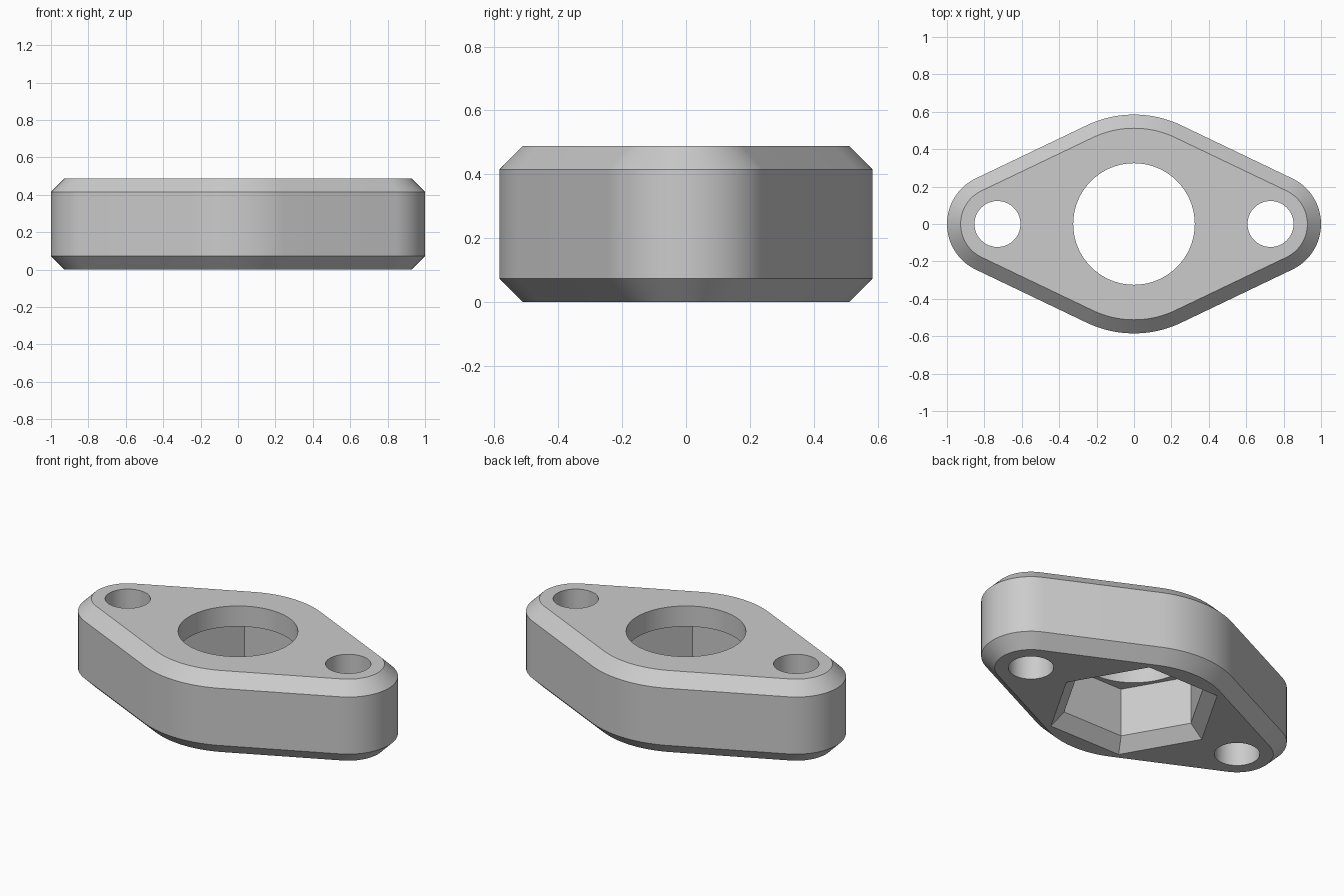
import bpy
import math

HEIGHT, CHAMFER = 0.488, 0.073
EAR_X, EAR_R, HUB_R = 0.73, 0.27, 0.585
TANGENT = math.acos((HUB_R - EAR_R) / EAR_X)

if "Cube" in bpy.data.objects:
    bpy.data.objects.remove(bpy.data.objects["Cube"])

grey = bpy.data.materials.new("light_grey")
grey.use_nodes = True
colour = (0.6, 0.6, 0.6, 1)
grey.diffuse_color = colour
grey.node_tree.nodes["Principled BSDF"].inputs["Base Color"].default_value = colour


def arc(cx, radius, start, end, steps):
    angles = [start + (end - start) * i / steps for i in range(steps + 1)]
    return [(cx + radius * math.cos(a), radius * math.sin(a)) for a in angles]


def polygon(cx, radius, sides):
    return arc(cx, radius, 0, 2 * math.pi, sides)[:-1]


def outline(inset):
    """Two ear arcs and two hub arcs joined by tangent lines."""
    t, ear, hub = TANGENT, EAR_R - inset, HUB_R - inset
    return (arc(EAR_X, ear, -t, t, 32) + arc(0, hub, t, math.pi - t, 24)
            + arc(-EAR_X, ear, math.pi - t, math.pi + t, 32)
            + arc(0, hub, math.pi + t, 2 * math.pi - t, 24))


def loft(name, layers):
    """Closed solid through matching (z, outline) layers."""
    n = len(layers[0][1])
    verts = [(x, y, z) for z, points in layers for x, y in points]
    faces = [tuple(reversed(range(n))), tuple(range(len(verts) - n, len(verts)))]
    for k in range(len(layers) - 1):
        for i in range(n):
            a, b = k * n + i, k * n + (i + 1) % n
            faces.append((a, b, b + n, a + n))
    mesh = bpy.data.meshes.new(name)
    mesh.from_pydata(verts, [], faces)
    mesh.materials.append(grey)
    obj = bpy.data.objects.new(name, mesh)
    bpy.context.collection.objects.link(obj)
    return obj


# Flange plate, chamfered at both rims
flange = loft("flange_plate", [
    (0, outline(CHAMFER)), (CHAMFER, outline(0)),
    (HEIGHT - CHAMFER, outline(0)), (HEIGHT, outline(CHAMFER))])

# Round bore, bolt holes and hexagonal pocket with a flared mouth
cutters = [loft("hole_cutter", [(z, polygon(x, r, 72)) for z in (-0.1, 0.6)])
           for x, r in ((0, 0.325), (EAR_X, 0.123), (-EAR_X, 0.123))]
cutters.append(loft("hex_cutter", [
    (z, polygon(0, r, 6)) for z, r in ((-CHAMFER, 0.557), (CHAMFER, 0.403), (0.365, 0.403))]))

bpy.ops.object.select_all(action="DESELECT")
bpy.context.view_layer.objects.active = flange
flange.select_set(True)
for cutter in cutters:
    cut = flange.modifiers.new("cut", "BOOLEAN")
    cut.operation, cut.solver, cut.object = "DIFFERENCE", "EXACT", cutter
    bpy.ops.object.modifier_apply(modifier=cut.name)
    bpy.data.objects.remove(cutter)

bpy.ops.object.shade_smooth_by_angle(angle=math.radians(30))
